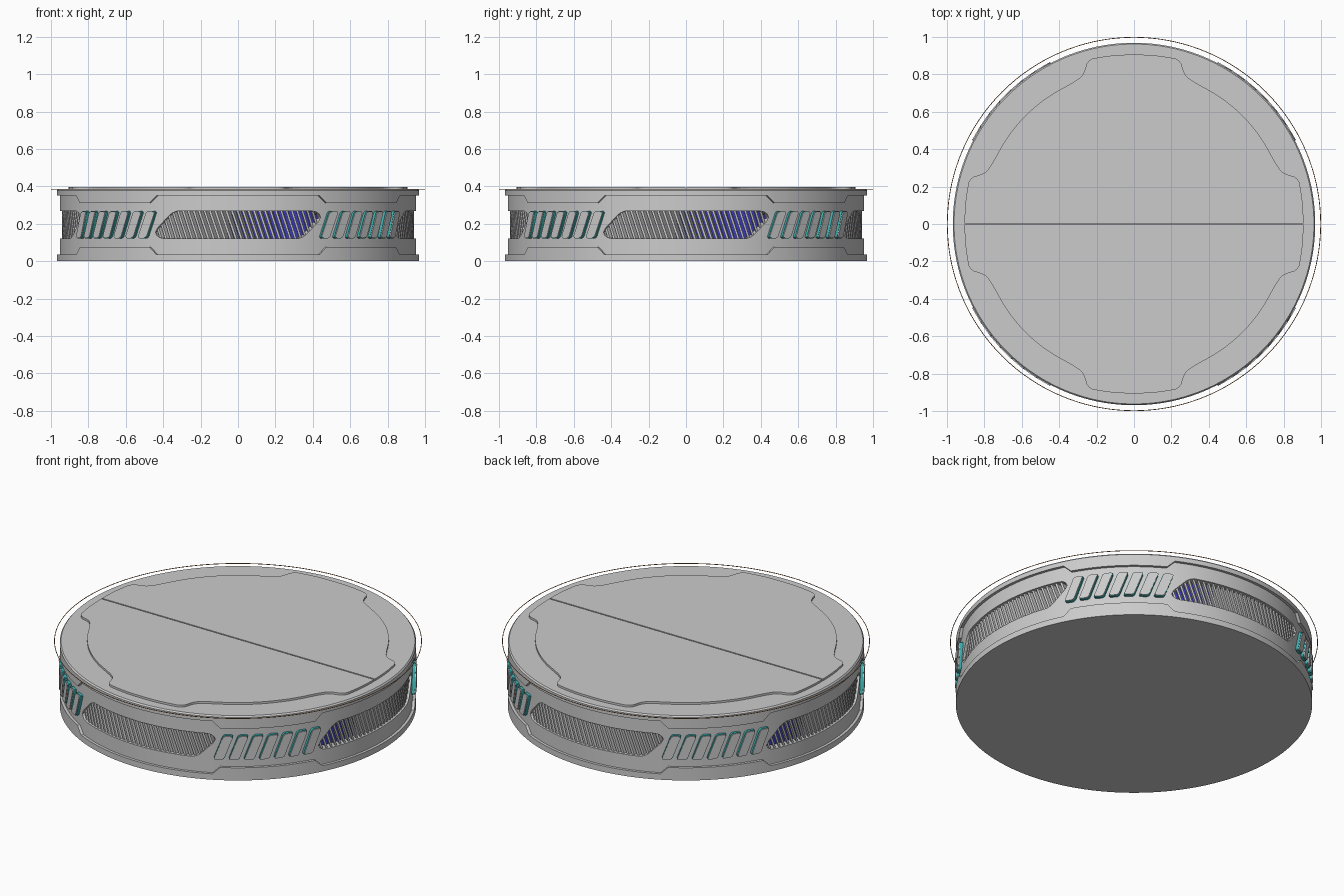
import bpy, bmesh
from math import sin, cos, radians, tau
from mathutils import Matrix

if "Cube" in bpy.data.objects:
    bpy.data.objects.remove(bpy.data.objects["Cube"])

R, RW, RIN = 0.969, 0.953, 0.900      # rim, wall and window-back radii
TOP = 0.386

# piecewise profiles over the angle from the nearest quarter direction
WINDOW = [(-45, .195), (-27.6, .155), (-26.8, .178), (-22.6, .247), (-21.4, .260), (-20, .268),
          (24.6, .268), (26.2, .263), (27.2, .251), (27.6, .235), (45, .195)]
STEP = [(-45, .31), (-29.3, .31), (-26.7, .351), (26.7, .351), (29.3, .31), (45, .31)]
LID = [(0, .905), (12, .910), (14.2, .912), (15.5, .905), (16.5, .893), (17.5, .868),
       (18.8, .845), (20.5, .832), (23.2, .824), (27, .82), (45, .82)]


def interp(table, a):
    for (a0, v0), (a1, v1) in zip(table, table[1:]):
        if a <= a1 + 1e-6:
            return v0 + (v1 - v0) * (a - a0) / (a1 - a0)
    return table[-1][1]


def quarter(a):
    return (a + 45) % 90 - 45


def angles():
    local = {float(a) for a in range(-45, 45, 2)}
    for t, sign in ((WINDOW, 1), (WINDOW, -1), (STEP, 1), (LID, 1), (LID, -1)):
        local |= {float(sign * a) for a, _ in t if abs(a) < 45}
    return sorted((q + a) % 360 for q in (0, 90, 180, 270) for a in local)


def polar(r, a, z):
    return (r * cos(radians(a)), r * sin(radians(a)), z)


def material(name, color):
    m = bpy.data.materials.new(name)
    m.diffuse_color = color
    m.use_nodes = True
    m.node_tree.nodes["Principled BSDF"].inputs["Base Color"].default_value = m.diffuse_color
    return m


def finish(bm, name, mat=None, smooth=True):
    bmesh.ops.remove_doubles(bm, verts=bm.verts, dist=1e-5)
    bmesh.ops.recalc_face_normals(bm, faces=bm.faces)
    me = bpy.data.meshes.new(name)
    bm.to_mesh(me)
    bm.free()
    ob = bpy.data.objects.new(name, me)
    bpy.context.collection.objects.link(ob)
    if mat:
        me.materials.append(mat)
    if smooth:
        bpy.ops.object.select_all(action='DESELECT')
        ob.select_set(True)
        bpy.context.view_layer.objects.active = ob
        bpy.ops.object.shade_smooth_by_angle(angle=radians(25))
    return ob


def revolve(bm, section):
    cols = [[bm.verts.new(polar(r, a, z)) for r, z in section(quarter(a))] for a in angles()]
    for c, d in zip(cols, cols[1:] + cols[:1]):
        for i in range(len(c) - 1):
            bm.faces.new((c[i], d[i], d[i + 1], c[i + 1]))


def extrude_face(bm, face, vec):
    new = bmesh.ops.extrude_face_region(bm, geom=[face])['geom']
    bmesh.ops.translate(bm, vec=vec, verts=[v for v in new if isinstance(v, bmesh.types.BMVert)])


blue = material("blue_core", (0.05, 0.05, 0.55, 1))
teal = material("teal_trim", (0.05, 0.45, 0.45, 1))
orange = material("orange_ring", (0.55, 0.25, 0.08, 1))

# side wall with four slanted windows
def depth(a):
    return RIN if abs(a) < 27.59 else RW

bm = bmesh.new()
revolve(bm, lambda a: [(RW, .03), (RW, .39 - interp(WINDOW, -a)), (depth(a), .39 - interp(WINDOW, -a))])
revolve(bm, lambda a: [(depth(a), interp(WINDOW, a)), (RW, interp(WINDOW, a)), (RW, .36)])
finish(bm, "side_wall")

# stepped rims closing the top and the bottom
bm = bmesh.new()
revolve(bm, lambda a: [(RW - .01, interp(STEP, a)), (R, interp(STEP, a)), (R, TOP - .008),
                       (R - .007, TOP), (0, TOP)])
finish(bm, "top_rim")
bm = bmesh.new()
revolve(bm, lambda a: [(RW - .01, TOP - interp(STEP, a)), (R, TOP - interp(STEP, a)), (R, 0), (0, 0)])
finish(bm, "bottom_rim")

# blue core behind the windows
bm = bmesh.new()
revolve(bm, lambda a: [(RIN + .002, .09), (RIN + .002, .30)])
finish(bm, "core", blue)

# tilted louvre slats in the windows
bm = bmesh.new()
for q in range(4):
    for i in range(33):
        mid = q * 90 + (i - 16) * 1.8
        v = []
        for z, lean in ((.112, 1.7), (.278, -1.7)):
            for r, tilt in ((RIN, .45), (.942, -.45)):
                for side in (-.38, .38):
                    v.append(bm.verts.new(polar(r, mid + lean + tilt + side, z)))
        for f in ((0, 1, 3, 2), (4, 6, 7, 5), (0, 4, 5, 1), (2, 3, 7, 6), (0, 2, 6, 4), (1, 5, 7, 3)):
            bm.faces.new([v[k] for k in f])
finish(bm, "window_slats", smooth=False)


# raised leaning pads on the diagonals, each with a coloured edge
def pads(name, grow, r0, r1, mat):
    bm = bmesh.new()
    w, h, lean = .026 + grow, .070 + grow, .027
    for q in range(4):
        for i in range(7):
            a = radians(q * 90 + 45 + (i - 3) * 4.9)
            pad = bmesh.new()
            pts = [(-w - lean, -h), (w - lean, -h), (w + lean, h), (-w + lean, h)]
            pad.faces.new([pad.verts.new((r0, s, .195 + z)) for s, z in pts])
            bmesh.ops.bevel(pad, geom=pad.verts[:], offset=.014, segments=3,
                            profile=.5, affect='VERTICES')
            pad.faces.ensure_lookup_table()
            extrude_face(pad, pad.faces[0], (r1 - r0, 0, 0))
            pad.transform(Matrix.Rotation(a, 4, 'Z'))
            tmp = bpy.data.meshes.new("tmp")
            pad.to_mesh(tmp)
            pad.free()
            bm.from_mesh(tmp)
            bpy.data.meshes.remove(tmp)
    finish(bm, name, mat)


pads("pad_edges", .003, .935, .968, teal)
pads("pads", 0, .940, .974, None)

# two lid halves with a thin seam between them
for name, turn in (("lid_back", 0), ("lid_front", 180)):
    bm = bmesh.new()
    ring = []
    for a in [a for a in angles() if a <= 180] :
        x, y, _ = polar(interp(LID, abs(quarter(a))), a, 0)
        ring.append(bm.verts.new((x, max(y, .004), TOP - .002)))
    face = bm.faces.new(ring)
    extrude_face(bm, face, (0, 0, .400 - TOP))
    bm.transform(Matrix.Rotation(radians(turn), 4, 'Z'))
    finish(bm, name)

# thin outer ring floating round the top edge
bm = bmesh.new()
revolve(bm, lambda a: [(.998 + .002 * cos(k * tau / 6), .385 + .002 * sin(k * tau / 6)) for k in range(7)])
finish(bm, "outer_ring", orange)
